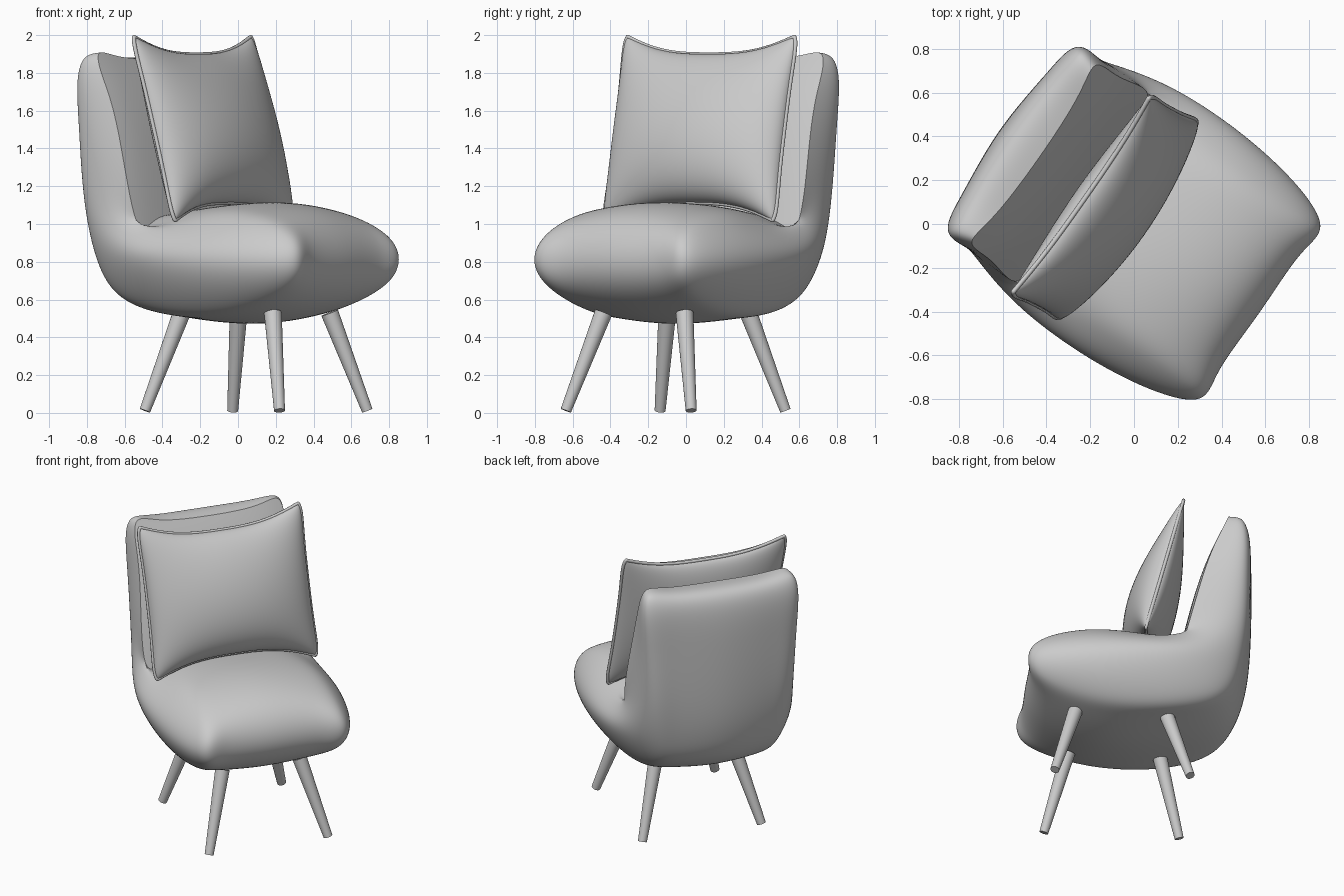
import bpy, bmesh, math
from mathutils import Vector

if "Cube" in bpy.data.objects:
    bpy.data.objects.remove(bpy.data.objects["Cube"])

TURN = math.radians(-35)   # the chair is turned on the floor; parts are built as (forward, side, up)


def finish(ob, angle=40):
    ob.rotation_euler.z = TURN
    bpy.ops.object.select_all(action='DESELECT')
    ob.select_set(True)
    bpy.context.view_layer.objects.active = ob
    bpy.ops.object.shade_smooth_by_angle(angle=math.radians(angle))


def add_object(name, bm):
    bmesh.ops.recalc_face_normals(bm, faces=bm.faces[:])
    me = bpy.data.meshes.new(name)
    bm.to_mesh(me)
    bm.free()
    ob = bpy.data.objects.new(name, me)
    bpy.context.collection.objects.link(ob)
    return ob


# Upholstered shell: L-shaped outline, (forward, up) on the middle line
# and (forward, side, up) at the side
P = {
    'b0': ((-.58, .61), (-.50, .42, .655)),
    'b1': ((-.22, .50), (-.22, .46, .57)),
    'b2': ((.20, .475), (.25, .47, .57)),
    'b3': ((.56, .59), (.60, .455, .66)),
    'm3': ((.705, .80), (.68, .50, .80)),
    't3': ((.58, 1.035), (.62, .465, .945)),
    't2': ((.20, 1.115), (.25, .49, 1.02)),
    't1': ((-.27, 1.05), (-.29, .525, 1.01)),
    'k1': ((-.37, 1.48), (-.415, .515, 1.50)),
    'q1': ((-.465, 1.74), (-.515, .51, 1.77)),
    'p1': ((-.53, 1.875), (-.565, .475, 1.905)),
    'p0': ((-.67, 1.87), (-.645, .48, 1.885)),
    'q0': ((-.735, 1.75), (-.67, .52, 1.77)),
    'k0': ((-.75, 1.50), (-.655, .515, 1.50)),
    't0': ((-.745, 1.15), (-.63, .50, 1.15)),
    'm0': ((-.71, .85), (-.575, .475, .85)),
}
SIDE = {'m1': (-.22, .61, .82), 'm2': (.32, .615, .80)}
CAPS = ["b0 b1 m1 m0", "b1 b2 m2 m1", "b2 b3 m3 m2", "m0 m1 t1 t0", "m1 m2 t2 t1",
        "m2 m3 t3 t2", "t0 t1 k1 k0", "k0 k1 q1 q0", "q0 q1 p1 p0"]
STATIONS = [(-1, 1), (-.66, .33), (0, 0), (.66, .33), (1, 1)]   # side factor, blend

bm = bmesh.new()
rings = []
for s, w in STATIONS:
    ring = {}
    for key, ((cu, cz), (u, v, z)) in P.items():
        ring[key] = bm.verts.new((cu + (u - cu) * w, v * s, cz + (z - cz) * w))
    if abs(s) == 1:
        for key, (u, v, z) in SIDE.items():
            ring[key] = bm.verts.new((u, v * s, z))
    rings.append(ring)
keys = list(P)
for r0, r1 in zip(rings, rings[1:]):
    for a, b in zip(keys, keys[1:] + keys[:1]):
        bm.faces.new((r0[a], r0[b], r1[b], r1[a]))
for ring in (rings[0], rings[-1]):
    for quad in CAPS:
        bm.faces.new([ring[k] for k in quad.split()])

# Sharp seam around the front panel of the backrest
crease = bm.edges.layers.float.new('crease_edge')
seam = [(r[a], r[b]) for r in (rings[0], rings[-1])
        for a, b in (('t1', 'k1'), ('k1', 'q1'), ('q1', 'p1'))]
seam += [(r0[k], r1[k]) for r0, r1 in zip(rings, rings[1:]) for k in ('t1', 'p1')]
for a, b in seam:
    bm.edges.get((a, b))[crease] = 1.0
shell = add_object("seat_and_backrest", bm)
sub = shell.modifiers.new("Smooth", 'SUBSURF')
sub.levels = sub.render_levels = 4

# Push the cage outwards so the smooth surface passes near the outline points
goal = [v.co.copy() for v in shell.data.vertices]
for _ in range(3):
    bpy.context.view_layer.update()
    ev = shell.evaluated_get(bpy.context.evaluated_depsgraph_get())
    now = [ev.data.vertices[i].co.copy() for i in range(len(goal))]
    for vert, g, n in zip(shell.data.vertices, goal, now):
        vert.co += g - n
    shell.data.update()
    shell.update_tag()
bpy.context.view_layer.objects.active = shell
shell.select_set(True)
bpy.ops.object.modifier_apply(modifier="Smooth")
finish(shell)

# Throw pillow: two puffed sheets with pinched edges, leaning backwards
CENTRE = Vector((-.152, -.015, 1.505))
UP = Vector((-.244, -.03, .97)).normalized()
OUT = Vector((.97, 0, .244)).normalized()


def pillow_point(a, b, depth):
    round_off = 1 - .055 * (a * b) ** 8
    v = .57 * a * (1 - .045 * (1 - abs(b) ** 3)) * round_off
    h = .53 * b * (1 - .235 * (1 - abs(a) ** 2.8)) * round_off
    puff = depth * (max(0, (1 - a * a) * (1 - b * b))) ** .5 * (1 - .13 * b)
    return CENTRE + Vector((0, v, 0)) + UP * h + OUT * puff


N = 40
bm = bmesh.new()
for depth in (.19, -.13):
    grid = [[bm.verts.new(pillow_point(math.sin(math.pi * (i / N - .5)),
                                       math.sin(math.pi * (j / N - .5)), depth))
             for j in range(N + 1)] for i in range(N + 1)]
    for i in range(N):
        for j in range(N):
            bm.faces.new((grid[i][j], grid[i + 1][j], grid[i + 1][j + 1], grid[i][j + 1]))
bmesh.ops.remove_doubles(bm, verts=bm.verts[:], dist=1e-5)
finish(add_object("pillow", bm), 60)

# Piping along the pillow edge
M = 32
t = [math.sin(math.pi * (i / M - .5)) for i in range(M)]
edge = ([(x, -1) for x in t] + [(1, x) for x in t]
        + [(-x, 1) for x in t] + [(-1, -x) for x in t])
cu = bpy.data.curves.new("pillow_piping", 'CURVE')
cu.dimensions = '3D'
cu.bevel_depth = .011
cu.bevel_resolution = 2
sp = cu.splines.new('POLY')
sp.points.add(len(edge) - 1)
for pt, (a, b) in zip(sp.points, edge):
    pt.co = (*pillow_point(a, b, 0), 1)
sp.use_cyclic_u = True
piping = bpy.data.objects.new("pillow_piping", cu)
piping.rotation_euler.z = TURN
bpy.context.collection.objects.link(piping)


# Splayed tapered legs
def leg(name, foot, top):
    foot, top = Vector(foot), Vector(top)
    axis = top - foot
    bm = bmesh.new()
    bmesh.ops.create_cone(bm, cap_ends=True, segments=24, radius1=.029, radius2=.047,
                          depth=axis.length)
    rot = axis.to_track_quat('Z', 'Y').to_matrix()
    bmesh.ops.rotate(bm, verts=bm.verts[:], matrix=rot)
    bmesh.ops.translate(bm, verts=bm.verts[:], vec=(foot + top) / 2)
    finish(add_object(name, bm))


for side, s, dv in (("left", -1, .01), ("right", 1, .01)):
    leg("front_leg_" + side, (.545, .405 * s + dv, .012), (.402, .262 * s + dv, .53))
    leg("back_leg_" + side, (-.325, .405 * s + dv, .012), (-.187, .262 * s + dv, .53))
